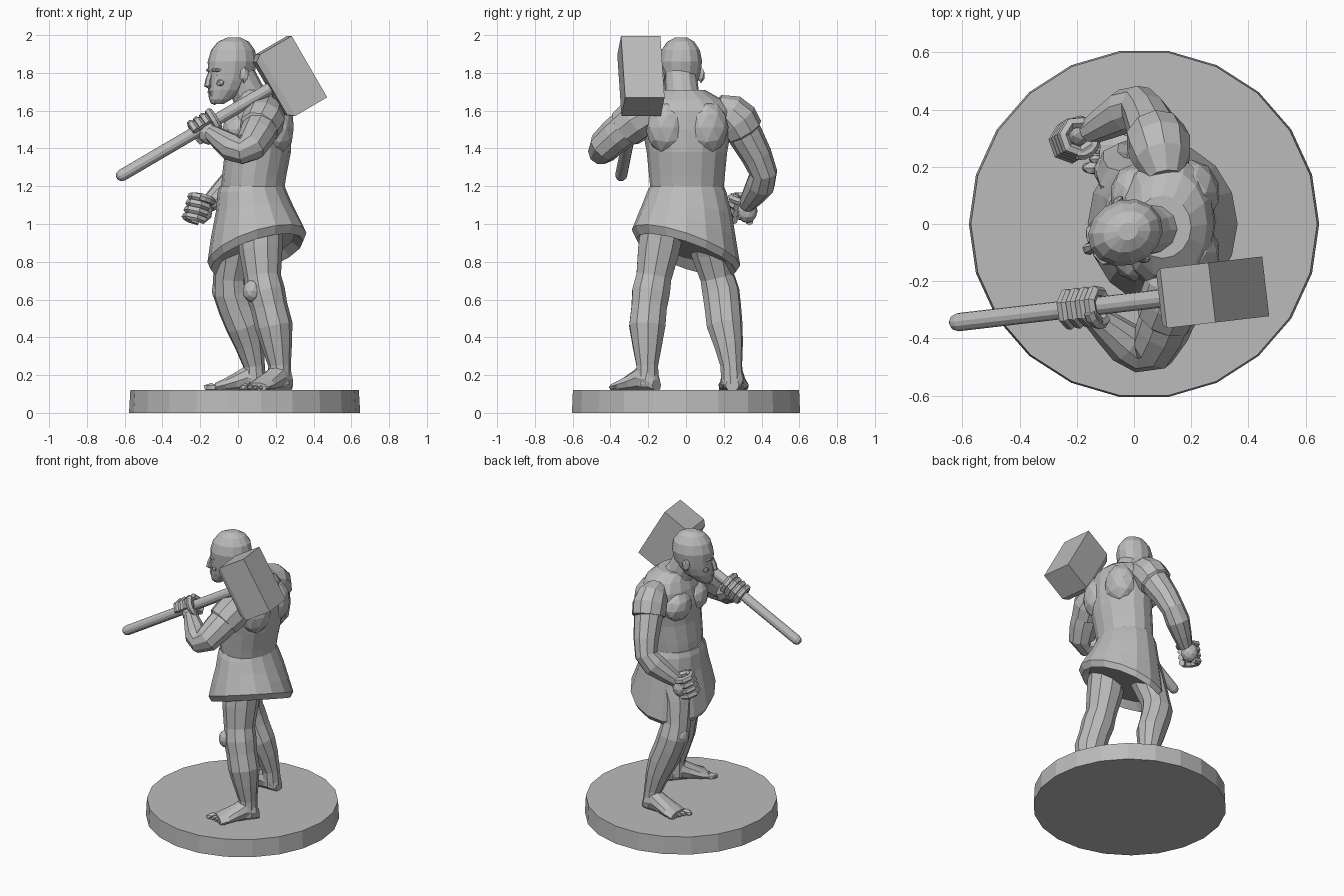
import bpy, bmesh, math
from mathutils import Vector, Matrix

if "Cube" in bpy.data.objects:
    bpy.data.objects.remove(bpy.data.objects["Cube"])

stone = bpy.data.materials.new("plain grey")
stone.diffuse_color = (0.5, 0.5, 0.5, 1)
stone.use_nodes = True
stone.node_tree.nodes["Principled BSDF"].inputs["Base Color"].default_value = stone.diffuse_color


def finish(name, bm):
    bmesh.ops.recalc_face_normals(bm, faces=bm.faces)
    me = bpy.data.meshes.new(name)
    bm.to_mesh(me)
    bm.free()
    me.materials.append(stone)
    ob = bpy.data.objects.new(name, me)
    bpy.context.collection.objects.link(ob)
    return ob


def loft(name, rings):
    """Skin a list of point rings and close both ends."""
    bm = bmesh.new()
    rows = [[bm.verts.new(p) for p in r] for r in rings]
    n = len(rows[0])
    for a, b in zip(rows, rows[1:]):
        for i in range(n):
            bm.faces.new((a[i], a[(i + 1) % n], b[(i + 1) % n], b[i]))
    bm.faces.new(rows[0])
    bm.faces.new(rows[-1])
    return finish(name, bm)


def angles(n):
    return [2 * math.pi * i / n for i in range(n)]


def tube(name, pts, n=10):
    """Round limb through (x, y, z, radius) stations."""
    P = [Vector(p[:3]) for p in pts]
    T = [(P[min(i + 1, len(P) - 1)] - P[max(i - 1, 0)]).normalized() for i in range(len(P))]
    q = Vector((0, 0, 1)).rotation_difference(T[0])
    rings = []
    for i, p in enumerate(P):
        if i:
            q = T[i - 1].rotation_difference(T[i]) @ q
        r = pts[i][3]
        rings.append([p + q @ Vector((r * math.cos(a), r * math.sin(a), 0)) for a in angles(n)])
    return loft(name, rings)


def stack(name, rows, n=16):
    """Horizontal ellipses: z, cx, cy, rx, ry, hem tilt."""
    rings = []
    for z, cx, cy, rx, ry, tilt in rows:
        ring = []
        for a in angles(n):
            x, y = cx + rx * math.cos(a), cy + ry * math.sin(a)
            ring.append((x, y, z + tilt * (0.3 * (x - 0.1) - 0.33 * y)))
        rings.append(ring)
    return loft(name, rings)


def blob(name, c, r, turn=0.0, sub=2, tilt=0.0):
    bm = bmesh.new()
    bmesh.ops.create_icosphere(bm, subdivisions=sub, radius=1)
    m = (Matrix.Translation(c) @ Matrix.Rotation(turn, 4, 'Z') @ Matrix.Rotation(tilt, 4, 'Y')
         @ Matrix.Diagonal((*r, 1)))
    bmesh.ops.transform(bm, matrix=m, verts=bm.verts)
    return finish(name, bm)


# Base disc
stack("base", [(0, 0.035, 0, 0.612, 0.61, 0), (0.12, 0.035, 0, 0.605, 0.605, 0)], 22)

# Torso and tunic
stack("torso", [(1.15, .075, .005, .165, .19, 0), (1.25, .085, .005, .17, .2, 0),
                (1.38, .105, .005, .175, .213, 0), (1.5, .11, .005, .175, .235, 0),
                (1.6, .12, .005, .16, .235, 0), (1.66, .12, 0, .135, .19, 0),
                (1.71, .1, -.01, .1, .11, 0)])
stack("tunic_skirt", [(1.2, .075, .005, .172, .195, 0), (1.17, .075, .005, .183, .21, .05),
                      (1.08, .087, .005, .205, .238, .3), (.98, .092, .003, .235, .262, .7),
                      (.875, .1, 0, .262, .287, 1), (.835, .1, 0, .245, .265, 1),
                      (.88, .1, 0, .2, .22, 1)])
for s, side in ((-1, "left"), (1, "right")):
    blob(side + "_shoulder_blade", (.2, s * .105 + .005, 1.51), (.1, .115, .145))
    blob(side + "_chest_muscle", (.0, s * .09 + .005, 1.5), (.085, .115, .1))

# Neck and head, turned a little to the figure's left
tube("neck", [(.1, -.01, 1.6, .11), (.05, -.02, 1.7, .088), (.0, -.03, 1.8, .085)], 12)
TURN = math.radians(24)
HEAD = Matrix.Translation((-.03, -.03, 0)) @ Matrix.Rotation(TURN, 4, 'Z')
skull = [(1.635, -.085, .03, .032), (1.66, -.07, .06, .058), (1.71, -.035, .1, .085),
         (1.76, -.015, .118, .1), (1.80, -.006, .127, .107), (1.86, 0, .134, .114),
         (1.92, .004, .12, .1), (1.965, .006, .085, .07), (1.988, .01, .035, .03)]
loft("head", [[HEAD @ Vector((cx + rx * math.cos(a), ry * math.sin(a), z)) for a in angles(14)]
              for z, cx, rx, ry in skull])
tube("nose", [(*(HEAD @ Vector((x, 0, z))), r) for x, z, r in
              ((-.12, 1.81, .014), (-.136, 1.765, .018), (-.142, 1.735, .022), (-.12, 1.722, .012))], 6)
blob("upper_lip", HEAD @ Vector((-.125, 0, 1.698)), (.016, .034, .009), TURN, 1)
blob("lower_lip", HEAD @ Vector((-.122, 0, 1.68)), (.016, .028, .009), TURN, 1)
blob("chin", HEAD @ Vector((-.105, 0, 1.65)), (.025, .035, .02), TURN, 1)
for s, side in ((-1, "left"), (1, "right")):
    blob(side + "_brow", HEAD @ Vector((-.113, s * .043, 1.815)), (.02, .04, .012), TURN - s * .35, 1)
    blob(side + "_eye", HEAD @ Vector((-.108, s * .042, 1.788)), (.012, .02, .009), TURN, 1)
    blob(side + "_cheek", HEAD @ Vector((-.092, s * .055, 1.748)), (.026, .03, .025), TURN, 1)
    blob(side + "_ear", HEAD @ Vector((.02, s * .11, 1.79)), (.027, .016, .045), TURN + s * .4, 1)

# Arms with short sleeves
tube("right_arm", [(.1, .2, 1.6, .07), (.09, .27, 1.55, .1), (.07, .32, 1.46, .092),
                   (.045, .375, 1.36, .082), (.02, .41, 1.27, .074), (-.03, .395, 1.21, .078),
                   (-.1, .355, 1.15, .062), (-.16, .32, 1.1, .045)])
tube("right_sleeve", [(.11, .16, 1.63, .06), (.1, .225, 1.595, .1), (.09, .27, 1.55, .113),
                      (.075, .305, 1.49, .108), (.073, .308, 1.485, .09)])
tube("left_arm", [(.15, -.18, 1.57, .08), (.14, -.27, 1.55, .1), (.1, -.37, 1.47, .095),
                  (.065, -.435, 1.41, .085), (.02, -.45, 1.385, .07), (-.03, -.415, 1.405, .075),
                  (-.09, -.365, 1.445, .06), (-.145, -.32, 1.485, .043)])
tube("left_sleeve", [(.15, -.14, 1.6, .07), (.145, -.2, 1.585, .105), (.135, -.265, 1.55, .115),
                     (.11, -.32, 1.505, .108), (.108, -.325, 1.5, .09)])


def fist(side, c, axis, wrist, sense):
    """Four curled fingers stacked along axis, plus palm and thumb."""
    c, a = Vector(c), Vector(axis).normalized()
    u = Vector(wrist) - c
    u = (u - a * u.dot(a)).normalized()
    v = a.cross(u) * sense

    def arc(start, stop, rad, off, r):
        out = []
        for k in range(6):
            t = math.radians(start + (stop - start) * k / 5)
            out.append((*(c + a * off + (u * math.cos(t) + v * math.sin(t)) * rad), r))
        return out
    for i in range(4):
        tube(f"{side}_finger_{i + 1}", arc(40, 300, .055, (i - 1.5) * .037, .0215), 6)
    tube(side + "_thumb", arc(-10, -125, .062, .055, .021), 6)
    blob(side + "_palm", c + u * .035 + v * .015, (.055, .055, .065))


fist("right", (-.21, .295, 1.08), (.25, .15, .9), (-.13, .34, 1.12), 1)
GRIP = Vector((.9, .105, .527)).normalized()
fist("left", (-.175, -.292, 1.516), GRIP, (-.13, -.34, 1.46), 1)

# Hammer: round handle with a domed butt, block head set across it
butt, centre = Vector((-.64, -.346, 1.243)), Vector((.27, -.24, 1.777))
tube("hammer_handle", [(*(butt + GRIP * d), r) for d, r in
                       ((0, .012), (.01, .025), (.03, .032), (1.05, .032))], 12)
t = Vector((GRIP.y, -GRIP.x, 0)).normalized()
d = GRIP.cross(t)
loft("hammer_head", [[centre + GRIP * h + t * (i * .105 * k) + d * (j * .188 * k)
                      for i, j in ((-1, -1), (1, -1), (1, 1), (-1, 1))]
                     for h, k in ((-.118, .86), (-.085, 1), (.112, 1))])

# Legs
tube("left_leg", [(.12, -.12, 1.0, .12), (.12, -.145, .86, .115), (.13, -.17, .72, .098),
                  (.145, -.185, .64, .105), (.165, -.195, .56, .098), (.19, -.205, .46, .1),
                  (.205, -.205, .36, .082), (.22, -.205, .25, .06), (.22, -.205, .15, .062)])
tube("right_leg", [(.04, .11, 1.0, .12), (-.015, .13, .86, .108), (-.04, .165, .72, .092),
                   (-.035, .185, .64, .1), (-.01, .195, .56, .098), (.03, .205, .46, .096),
                   (.06, .225, .36, .078), (.085, .24, .25, .058), (.09, .245, .15, .06)])
blob("left_kneecap", (.075, -.235, .645), (.05, .05, .06))
blob("right_kneecap", (-.095, .185, .65), (.045, .055, .06))


# Bare feet with five toes each
def foot(side, heel, direction):
    f = Vector(direction).normalized()
    w = Vector((-f.y, f.x, 0))
    rings = []
    for s, half, h in ((0, .035, .07), (.03, .058, .13), (.09, .062, .15), (.15, .068, .11),
                       (.21, .08, .075), (.265, .078, .048)):
        o = Vector(heel) + f * s
        rings.append([o + w * (half * math.cos(a)) + Vector((0, 0, .112 + h * (.5 + .5 * math.sin(a))))
                      for a in angles(10)])
    loft(side + "_foot", rings)
    inner = 1 if side == "right" else -1
    for i in range(5):
        r = .024 if i == 0 else .017 - .001 * i
        c = Vector(heel) + f * (.285 - .01 * i) + w * inner * (.058 - .031 * i) + Vector((0, 0, .134))
        blob(f"{side}_toe_{i + 1}", c, (r * 1.9, r, r), math.atan2(f.y, f.x), 1)


foot("left", (.265, -.155, 0), (-.64, -.77, 0))
foot("right", (.145, .245, 0), (-1, .03, 0))
